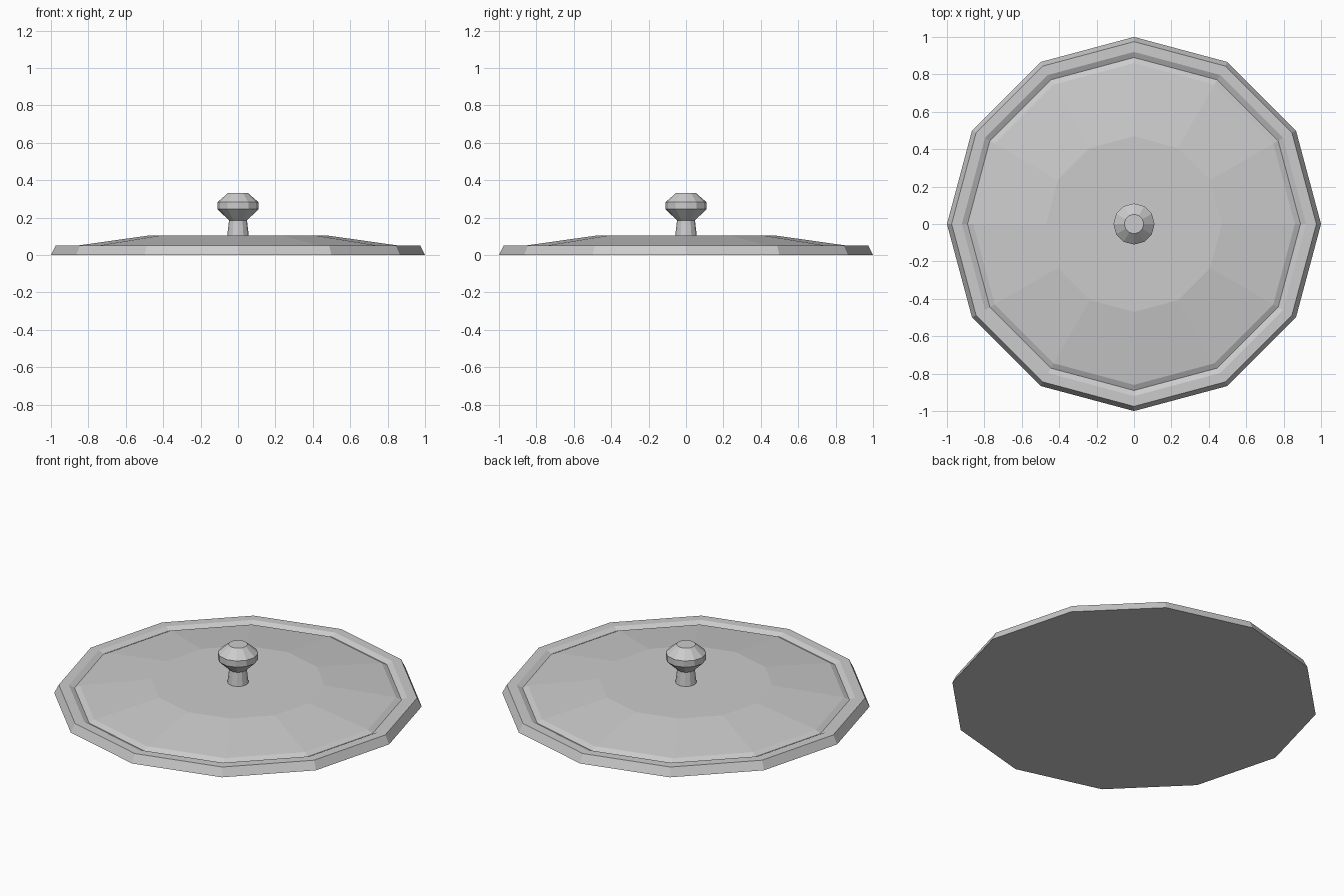
import bpy
import bmesh
from math import cos, sin, tau

cube = bpy.data.objects.get("Cube")
if cube:
    bpy.data.objects.remove(cube, do_unlink=True)

grey = bpy.data.materials.new("light grey")
grey.use_nodes = True
grey.diffuse_color = (0.6, 0.6, 0.6, 1)
grey.node_tree.nodes["Principled BSDF"].inputs["Base Color"].default_value = (0.6, 0.6, 0.6, 1)


def turned(name, profile, sides):
    """Closed flat-shaded solid turned around z from (radius, height) points."""
    bm = bmesh.new()
    rings = [[bm.verts.new((r * cos(tau * i / sides), r * sin(tau * i / sides), z))
              for i in range(sides)] for r, z in profile]
    for low, high in zip(rings, rings[1:]):
        for i in range(sides):
            j = (i + 1) % sides
            bm.faces.new((low[i], low[j], high[j], high[i]))
    bm.faces.new(rings[0][::-1])
    bm.faces.new(rings[-1])
    mesh = bpy.data.meshes.new(name)
    bm.to_mesh(mesh)
    bm.free()
    mesh.materials.append(grey)
    obj = bpy.data.objects.new(name, mesh)
    bpy.context.collection.objects.link(obj)
    return obj


# Lid plate: sloped edge, flat rim, V groove, shallow dome with a flat top
turned("lid_plate", [(1, 0), (0.975, 0.05), (0.92, 0.05), (0.89, 0.035),
                     (0.86, 0.05), (0.47, 0.105)], 12)

# Knob: tapered stem, flared bulb, flat top
turned("lid_knob", [(0.058, 0.1), (0.048, 0.185), (0.11, 0.245),
                    (0.11, 0.282), (0.052, 0.332)], 12)
